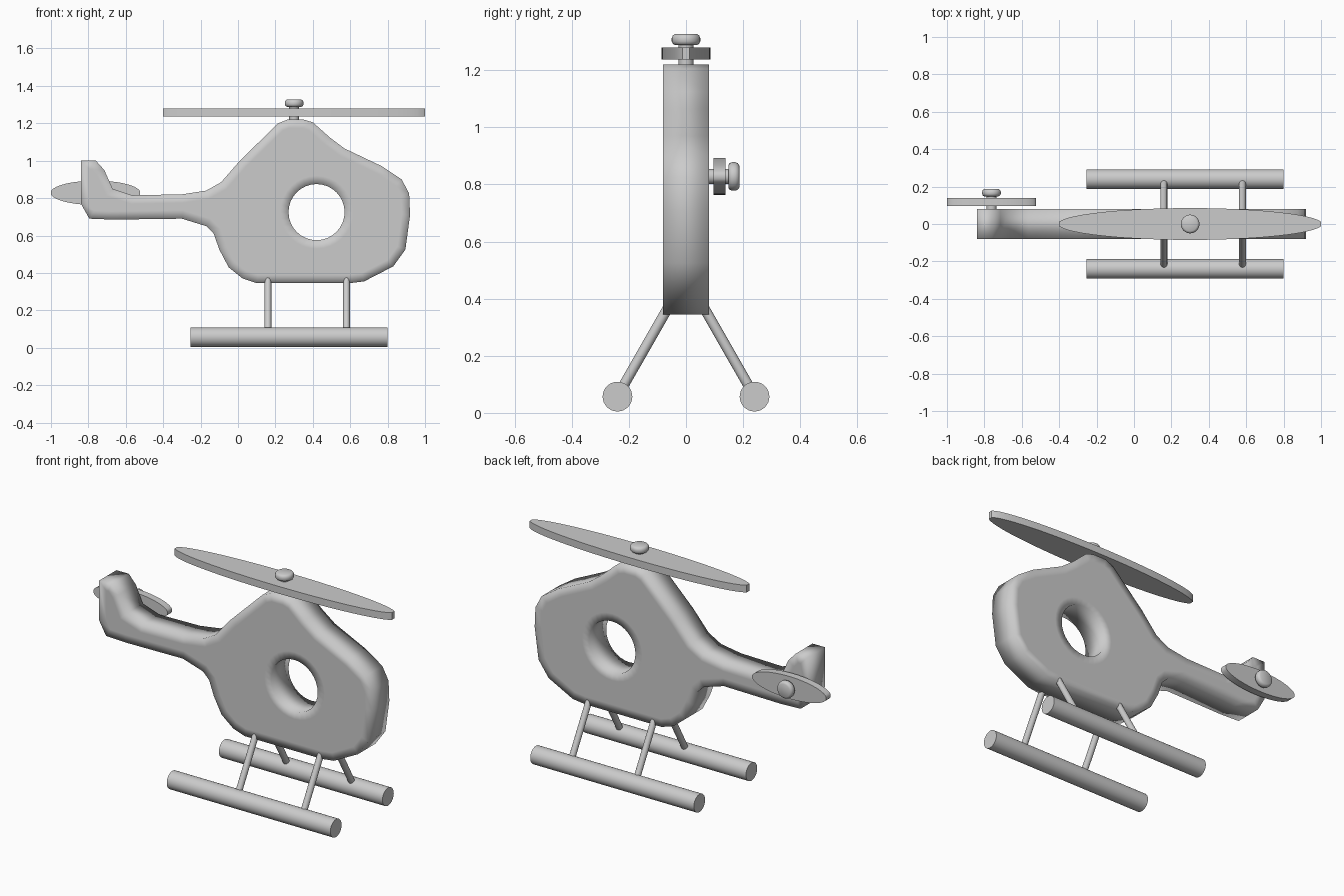
import bpy, bmesh
from math import pi, cos, sin, radians
from mathutils import Vector, Matrix

cube = bpy.data.objects.get("Cube")
if cube:
    bpy.data.objects.remove(cube)

grey = bpy.data.materials.new("plain_grey")
grey.use_nodes = True
grey.diffuse_color = (0.6, 0.6, 0.6, 1)
grey.node_tree.nodes["Principled BSDF"].inputs["Base Color"].default_value = (0.6, 0.6, 0.6, 1)


def finish(bm, name, angle=40):
    bmesh.ops.recalc_face_normals(bm, faces=bm.faces)
    mesh = bpy.data.meshes.new(name)
    bm.to_mesh(mesh)
    bm.free()
    mesh.materials.append(grey)
    obj = bpy.data.objects.new(name, mesh)
    bpy.context.collection.objects.link(obj)
    bpy.ops.object.select_all(action='DESELECT')
    obj.select_set(True)
    bpy.context.view_layer.objects.active = obj
    bpy.ops.object.shade_smooth_by_angle(angle=radians(angle))
    return obj


def rod(name, start, end, radius, sides=32):
    start, end = Vector(start), Vector(end)
    axis = end - start
    turn = axis.to_track_quat('Z', 'Y').to_matrix().to_4x4()
    bm = bmesh.new()
    bmesh.ops.create_cone(bm, cap_ends=True, segments=sides, radius1=radius, radius2=radius,
                          depth=axis.length, matrix=Matrix.Translation((start + end) / 2) @ turn)
    return finish(bm, name)


def loop(bm, points):
    verts = [bm.verts.new((x, -0.08, z)) for x, z in points]
    return [bm.edges.new((a, b)) for a, b in zip(verts, verts[1:] + verts[:1])]


def blade(name, length, width, matrix):
    # Ellipse with blunt tips, extruded to a plank
    bm = bmesh.new()
    arc = [radians(8 + 164 * i / 24) for i in range(25)]
    tip = cos(arc[0])
    half = [(length * cos(a) / tip, width * sin(a)) for a in arc]
    points = half + [(-x, -y) for x, y in half]
    face = bm.faces.new([bm.verts.new((x, y, -0.021)) for x, y in points])
    top = bmesh.ops.extrude_face_region(bm, geom=[face])["geom"]
    bmesh.ops.translate(bm, vec=(0, 0, 0.042),
                        verts=[v for v in top if isinstance(v, bmesh.types.BMVert)])
    if not any(f.calc_center_median().z < -0.02 for f in bm.faces):
        bm.faces.new([v for v in bm.verts if v.co.z < 0])
    bm.transform(matrix)
    return finish(bm, name)


def knob(name, matrix):
    # Thin pin through the blade with a rounded cap, turned about z
    profile = [(0, -0.045), (0.026, -0.045), (0.026, 0.03), (0.038, 0.03), (0.046, 0.034),
               (0.05, 0.043), (0.05, 0.055), (0.046, 0.064), (0.038, 0.069), (0, 0.069)]
    bm = bmesh.new()
    verts = [bm.verts.new((r, 0, z)) for r, z in profile]
    edges = [bm.edges.new(pair) for pair in zip(verts, verts[1:])]
    bmesh.ops.spin(bm, geom=verts + edges, cent=(0, 0, 0), axis=(0, 0, 1),
                   angle=2 * pi, steps=32)
    bmesh.ops.remove_doubles(bm, verts=bm.verts, dist=0.0001)
    bm.transform(matrix)
    return finish(bm, name)


# Body with tail boom, fin and round window opening
outline = [(-.84, 1), (-.76, 1), (-.715, .95), (-.67, .85), (-.565, .815), (-.3, .82),
           (-.17, .84), (-.09, .885), (.01, 1), (.215, 1.2), (.265, 1.22), (.35, 1.22),
           (.4, 1.205), (.49, 1.125), (.57, 1.065), (.77, .97), (.875, .9), (.915, .825),
           (.92, .71), (.895, .525), (.83, .435), (.675, .355), (.595, .345), (.1, .345),
           (.025, .37), (-.05, .43), (-.1, .525), (-.13, .61), (-.17, .65), (-.3, .69),
           (-.67, .685), (-.795, .69), (-.84, .77)]
hole = [(0.42 + 0.15 * cos(2 * pi * i / 32), 0.725 + 0.15 * sin(2 * pi * i / 32)) for i in range(32)]
bm = bmesh.new()
edges = loop(bm, outline) + loop(bm, hole)
bmesh.ops.triangle_fill(bm, edges=edges, use_beauty=True)
front = list(bm.faces)
copy = bmesh.ops.duplicate(bm, geom=bm.verts[:] + bm.edges[:] + front)
back = [g for g in copy["geom"] if isinstance(g, bmesh.types.BMFace)]
bmesh.ops.translate(bm, vec=(0, 0.16, 0), verts=list({v for f in back for v in f.verts}))
bmesh.ops.bridge_loops(bm, edges=[e for e in bm.edges if e.is_boundary and
                                  (e.verts[0].co.xz - Vector((0.42, 0.725))).length < 0.16])
bmesh.ops.bridge_loops(bm, edges=[e for e in bm.edges if e.is_boundary])
bmesh.ops.recalc_face_normals(bm, faces=bm.faces)
# A border on both flat sides keeps the soft shading close to the edges
for sign in (-1, 1):
    side = [f for f in bm.faces if f.normal.y * sign > 0.9]
    bmesh.ops.inset_region(bm, faces=side, thickness=0.045, use_even_offset=True)
finish(bm, "body", 180)

# Main rotor above, tail rotor on the left flank of the fin
main = Matrix.Translation((0.3, 0, 1.258))
tail = Matrix.Translation((-0.762, 0.118, 0.828)) @ Matrix.Rotation(-pi / 2, 4, 'X')
blade("main_rotor", 0.7, 0.085, main)
knob("main_rotor_knob", main)
blade("tail_rotor", 0.238, 0.065, tail)
knob("tail_rotor_knob", tail)

# Landing skids and their slanted struts
for side, s in (("left", 1), ("right", -1)):
    rod(side + "_skid", (-0.255, s * 0.24, 0.057), (0.8, s * 0.24, 0.057), 0.052)
    for place, x in (("rear", 0.16), ("front", 0.58)):
        rod(f"{side}_{place}_strut", (x, s * 0.062, 0.37), (x, s * 0.225, 0.085), 0.018, 16)
